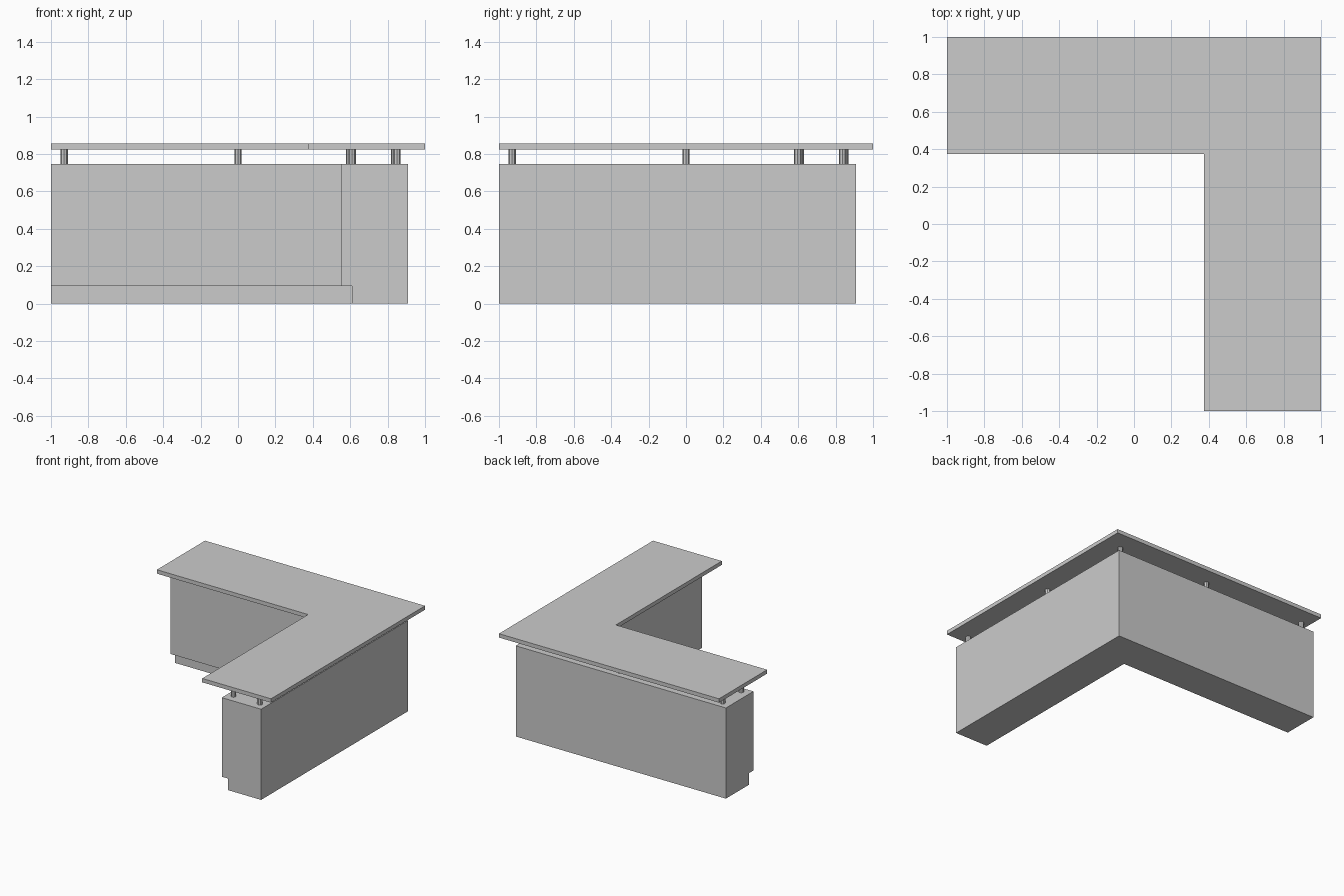
import bpy, bmesh

if "Cube" in bpy.data.objects:
    bpy.data.objects.remove(bpy.data.objects["Cube"], do_unlink=True)

grey = bpy.data.materials.new("plain grey")
grey.use_nodes = True
GREY = (0.6, 0.6, 0.6, 1)
grey.diffuse_color = GREY
grey.node_tree.nodes["Principled BSDF"].inputs["Base Color"].default_value = GREY


def finish(bm, name):
    bmesh.ops.recalc_face_normals(bm, faces=bm.faces[:])
    mesh = bpy.data.meshes.new(name)
    bm.to_mesh(mesh)
    bm.free()
    mesh.materials.append(grey)
    obj = bpy.data.objects.new(name, mesh)
    bpy.context.collection.objects.link(obj)
    return obj


def l_worktop(name, inner, outer, z0, z1):
    """Flat L-shaped slab whose arms run along the back and the +x side."""
    outline = [(-1, outer), (-1, inner), (inner, inner),
               (inner, -1), (outer, -1), (outer, outer)]
    bm = bmesh.new()
    face = bm.faces.new([bm.verts.new((x, y, z0)) for x, y in outline])
    top = bmesh.ops.extrude_face_region(bm, geom=[face])["geom"]
    bmesh.ops.translate(bm, vec=(0, 0, z1 - z0),
                        verts=[v for v in top if isinstance(v, bmesh.types.BMVert)])
    return finish(bm, name)


def l_cabinet(name, profile):
    """Sweep an (offset, z) profile around the L with a mitred corner."""
    bm = bmesh.new()
    rings = [[bm.verts.new(place(d, z)) for d, z in profile] for place in (
        lambda d, z: (-1, d, z),
        lambda d, z: (d, d, z),
        lambda d, z: (d, -1, z))]
    n = len(profile)
    for a, b in zip(rings, rings[1:]):
        for i in range(n):
            j = (i + 1) % n
            bm.faces.new((a[i], a[j], b[j], b[i]))
    bm.faces.new(rings[0])
    bm.faces.new(rings[-1])
    return finish(bm, name)


def post(name, x, y, z0, z1):
    bm = bmesh.new()
    bmesh.ops.create_cone(bm, cap_ends=True, segments=8, radius1=0.02,
                          radius2=0.02, depth=z1 - z0)
    obj = finish(bm, name)
    obj.location = (x, y, (z0 + z1) / 2)


BODY_TOP, SLAB_BOTTOM, SLAB_TOP = 0.745, 0.823, 0.855

# Cabinet body with a recessed toe kick on the inner side
l_cabinet("cabinet_body", [(0.91, 0), (0.91, BODY_TOP), (0.553, BODY_TOP),
                           (0.553, 0.095), (0.61, 0.095), (0.61, 0)])

# Raised counter
l_worktop("counter_top", 0.375, 1, SLAB_BOTTOM, SLAB_TOP)

# Pairs of posts along both arms and at the corner
for row, arm, corner in (("inner", 0.61, 0.597), ("outer", 0.85, 0.837)):
    post(f"{row}_corner_post", corner, corner, BODY_TOP, SLAB_BOTTOM)
    for place, along in (("middle", 0), ("end", -0.93)):
        post(f"{row}_{place}_side_post", arm, along, BODY_TOP, SLAB_BOTTOM)
        post(f"{row}_{place}_back_post", along, arm, BODY_TOP, SLAB_BOTTOM)
